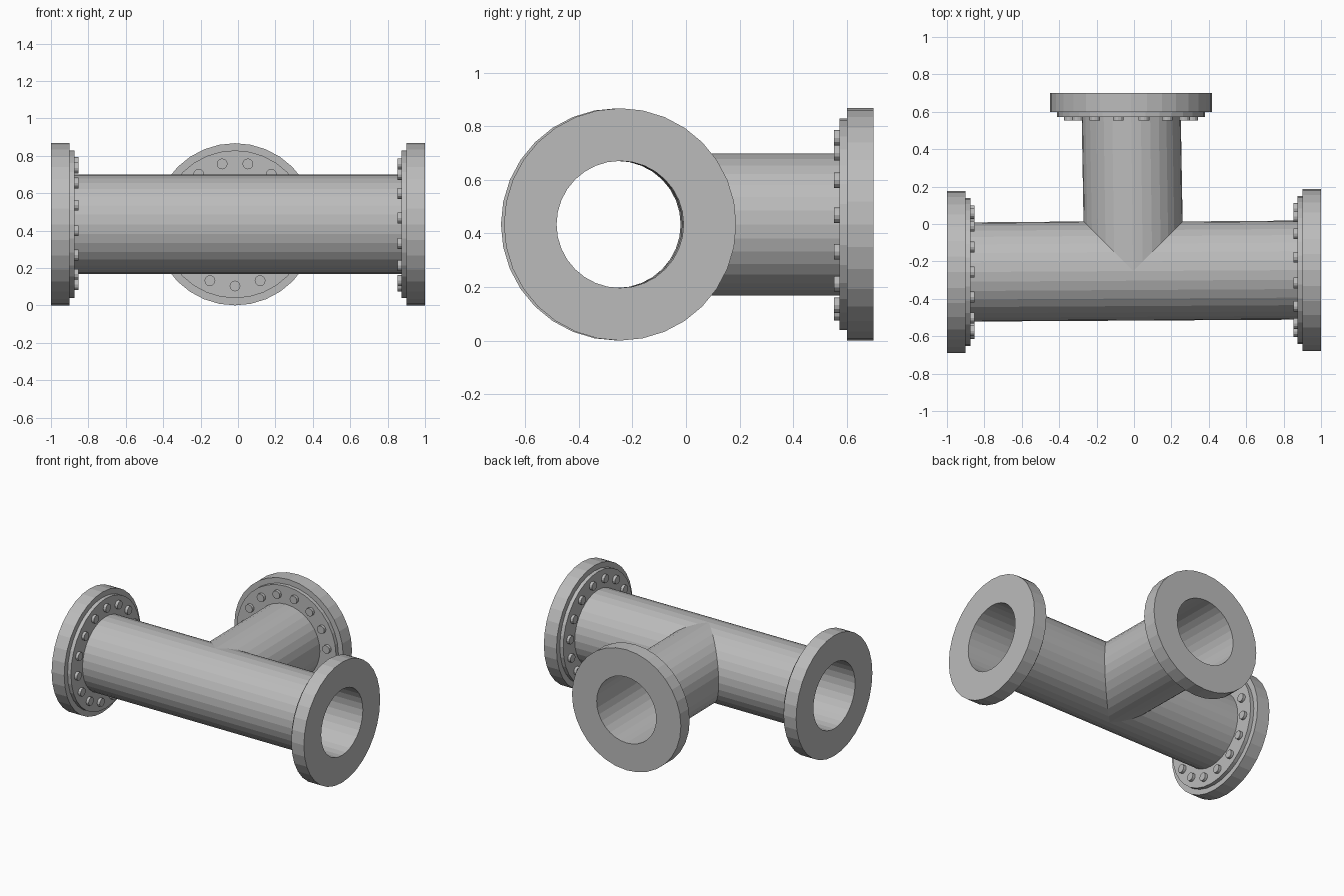
import bpy, bmesh
from math import cos, sin, tau, radians
from mathutils import Vector

if "Cube" in bpy.data.objects:
    bpy.data.objects.remove(bpy.data.objects["Cube"])

SIDES = 32
PIPE_R, BORE_R = 0.265, 0.237
RIM_R, COLLAR_R = 0.4335, 0.395
RIM_T, COLLAR_T = 0.1, 0.127
BOLT_R, BOLT_CIRCLE, BOLT_H, BOLTS = 0.029, 0.33, 0.02, 15
Z = 0.4335
UP = Vector((0, 0, 1))
JOINT = Vector((-0.005, -0.2515, Z))

steel = bpy.data.materials.new("steel grey")
steel.use_nodes = True
steel.diffuse_color = (0.5, 0.5, 0.5, 1)
steel.node_tree.nodes["Principled BSDF"].inputs["Base Color"].default_value = (0.5, 0.5, 0.5, 1)

# name, outward axis, sideways axis, centre of end face, bolt phase
ENDS = [
    ("right", Vector((-1, 0, 0)), Vector((0, -1, 0)), Vector((-1, -0.257, Z)), 18),
    ("left", Vector((1, 0, 0)), Vector((0, -1, 0)), Vector((1, -0.246, Z)), 6),
    ("back", Vector((0, 1, 0)), Vector((1, 0, 0)), Vector((-0.016, 0.7, Z)), 6),
]


def make_object(name, bm):
    bmesh.ops.recalc_face_normals(bm, faces=bm.faces)
    mesh = bpy.data.meshes.new(name)
    bm.to_mesh(mesh)
    bm.free()
    mesh.materials.append(steel)
    obj = bpy.data.objects.new(name, mesh)
    bpy.context.collection.objects.link(obj)
    return obj


def circle(bm, centre, side, radius, count=SIDES):
    return [bm.verts.new(centre + side * (radius * cos(tau * i / count))
                         + UP * (radius * sin(tau * i / count))) for i in range(count)]


def bridge(bm, a, b):
    n = len(a)
    for i in range(n):
        j = (i + 1) % n
        bm.faces.new((a[i], a[j], b[j], b[i]))


def mitre(bm, axis, side, radius):
    """Ring where this arm meets the other two arms of the tee."""
    ring = circle(bm, JOINT, side, radius)
    for v in ring:
        off = v.co - JOINT
        v.co += axis * (abs(off.x) if axis.y else max(0, off.y))
    return ring


# Tee body: outer wall and bore, both open where the arms meet
bm = bmesh.new()
for name, axis, side, end, phase in ENDS:
    outer = circle(bm, end - axis * 0.05, side, PIPE_R)
    inner = circle(bm, end, side, BORE_R)
    bridge(bm, outer, mitre(bm, axis, side, PIPE_R))
    bridge(bm, inner, mitre(bm, axis, side, BORE_R))
    bridge(bm, outer, inner)
bmesh.ops.remove_doubles(bm, verts=bm.verts, dist=0.0005)
make_object("tee_pipe", bm)

for name, axis, side, end, phase in ENDS:
    # Stepped flange
    bm = bmesh.new()
    profile = [(0, BORE_R), (0, RIM_R), (RIM_T, RIM_R), (RIM_T, COLLAR_R),
               (COLLAR_T, COLLAR_R), (COLLAR_T, PIPE_R - 0.01)]
    rings = [circle(bm, end - axis * d, side, r) for d, r in profile]
    for a, b in zip(rings, rings[1:] + rings[:1]):
        bridge(bm, a, b)
    make_object(name + "_flange", bm)

    # Bolt heads on the inner face of the flange
    bm = bmesh.new()
    for k in range(BOLTS):
        t = radians(phase) + tau * k / BOLTS
        base = end - axis * COLLAR_T + (side * cos(t) + UP * sin(t)) * BOLT_CIRCLE
        foot = circle(bm, base, side, BOLT_R, 12)
        head = circle(bm, base - axis * BOLT_H, side, BOLT_R, 12)
        bridge(bm, foot, head)
        bm.faces.new(head)
        bm.faces.new(foot)
    make_object(name + "_bolts", bm)
